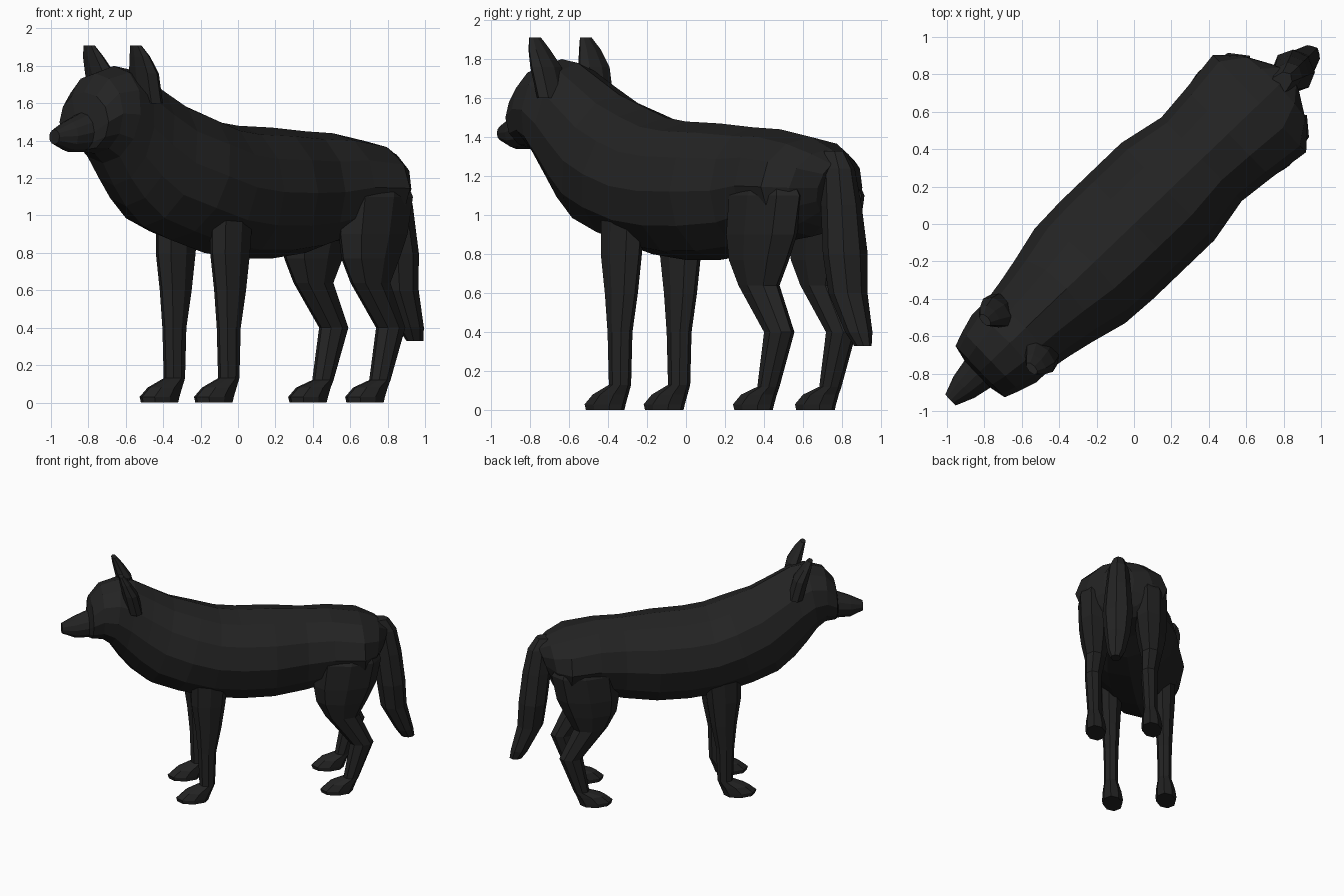
import bpy, bmesh, math
from mathutils import Matrix

if "Cube" in bpy.data.objects:
    bpy.data.objects.remove(bpy.data.objects["Cube"])

# Single dark coat colour
coat_colour = (0.017, 0.017, 0.017, 1)
coat = bpy.data.materials.new("charcoal coat")
coat.diffuse_color = coat_colour
coat.use_nodes = True
shader = coat.node_tree.nodes["Principled BSDF"]
shader.inputs["Base Color"].default_value = coat_colour
shader.inputs["Roughness"].default_value = 0.9

# The animal is modelled facing -y, then turned to stand diagonally
stance_turn = Matrix.Rotation(math.radians(-46.2), 4, 'Z')


def circle(sides):
    """Sine and cosine pairs around a regular polygon."""
    angles = [math.tau * i / sides for i in range(sides)]
    return [(math.sin(angle), math.cos(angle)) for angle in angles]


def upright(at, top, low, half, lean=0):
    """Upright oval ring; lean carries its lower edge along the body."""
    middle, reach = (top + low) / 2, (top - low) / 2
    return [(half * s, at + lean * (1 - c) / 2, middle + reach * c)
            for s, c in circle(12)]


def level(at, height, depth, width, offset=0):
    """Level oval ring for limbs, tail and ears."""
    return [(offset + width * s, at + depth * c, height) for s, c in circle(8)]


def loft(name, rings):
    """Skin a list of rings, cap both ends and place the part."""
    bm = bmesh.new()
    rows = [[bm.verts.new(point) for point in ring] for ring in rings]
    for lower, upper in zip(rows, rows[1:]):
        for i in range(len(lower)):
            bm.faces.new((lower[i - 1], lower[i], upper[i], upper[i - 1]))
    bm.faces.new(rows[0])
    bm.faces.new(rows[-1])
    bmesh.ops.recalc_face_normals(bm, faces=bm.faces)
    bm.transform(stance_turn)
    mesh = bpy.data.meshes.new(name)
    bm.to_mesh(mesh)
    bm.free()
    mesh.materials.append(coat)
    part = bpy.data.objects.new(name, mesh)
    bpy.context.collection.objects.link(part)


def leg(name, offset, joints):
    """Leg from (at, height, depth) joints, ending in a forward paw."""
    ankle = joints[-1][0]
    paw = [(ankle - .07, .08, .11), (ankle - .11, .03, .13), (ankle - .11, 0, .12)]
    loft(name, [level(at, height, depth, width=.03 + .4 * depth, offset=offset)
                for at, height, depth in joints + paw])


# Muzzle, head, neck and trunk in one skin
muzzle = [
    upright(at=-1.36, top=1.46, low=1.38, half=.04),
    upright(at=-1.26, top=1.51, low=1.34, half=.08),
    upright(at=-1.16, top=1.55, low=1.34, half=.1),
]
head = [
    upright(at=-1.14, top=1.66, low=1.34, half=.19),
    upright(at=-1.06, top=1.76, low=1.33, half=.22),
    upright(at=-.92, top=1.8, low=1.28, half=.25, lean=-.08),
]
neck = [
    upright(at=-.8, top=1.78, low=1.16, half=.25, lean=-.12),
    upright(at=-.65, top=1.7, low=1.05, half=.27, lean=-.18),
    upright(at=-.5, top=1.62, low=.94, half=.3, lean=-.2),
    upright(at=-.3, top=1.55, low=.87, half=.35, lean=-.2),
]
trunk = [
    upright(at=-.15, top=1.5, low=.8, half=.36, lean=-.1),
    upright(at=0, top=1.48, low=.77, half=.36),
    upright(at=.25, top=1.47, low=.77, half=.36),
    upright(at=.5, top=1.45, low=.8, half=.31),
    upright(at=.7, top=1.44, low=.86, half=.33),
    upright(at=.93, top=1.4, low=.89, half=.36),
]
rump = [
    upright(at=1.07, top=1.34, low=.94, half=.26, lean=-.07),
    upright(at=1.15, top=1.28, low=1, half=.12, lean=-.1),
]
loft("body", muzzle + head + neck + trunk + rump)

# Hanging brush tail
loft("tail", [
    level(at=1.08, height=1.33, depth=.08, width=.05),
    level(at=1.12, height=1.24, depth=.1, width=.08),
    level(at=1.15, height=1.05, depth=.11, width=.1),
    level(at=1.18, height=.8, depth=.11, width=.12),
    level(at=1.2, height=.6, depth=.1, width=.1),
    level(at=1.28, height=.4, depth=.07, width=.07),
    level(at=1.31, height=.33, depth=.05, width=.04),
])

# Paired legs and ears
for side, sign in (("left", 1), ("right", -1)):
    leg(f"{side}_front_leg", offset=.21 * sign, joints=[
        (-.23, 1.2, .06), (-.25, 1, .14), (-.26, .8, .13),
        (-.26, .6, .1), (-.27, .4, .07), (-.27, .13, .06)])
    leg(f"{side}_hind_leg", offset=.22 * sign, joints=[
        (.86, 1.2, .15), (.82, 1.1, .25), (.79, .9, .24), (.77, .77, .2),
        (.77, .64, .13), (.92, .4, .09), (.84, .12, .06)])
    loft(f"{side}_ear", [
        level(at=-.82, height=1.6, depth=.06, width=.1, offset=.16 * sign),
        level(at=-.86, height=1.76, depth=.06, width=.1, offset=.17 * sign),
        level(at=-.9, height=1.85, depth=.04, width=.07, offset=.18 * sign),
        level(at=-.93, height=1.91, depth=.02, width=.04, offset=.18 * sign),
    ])
